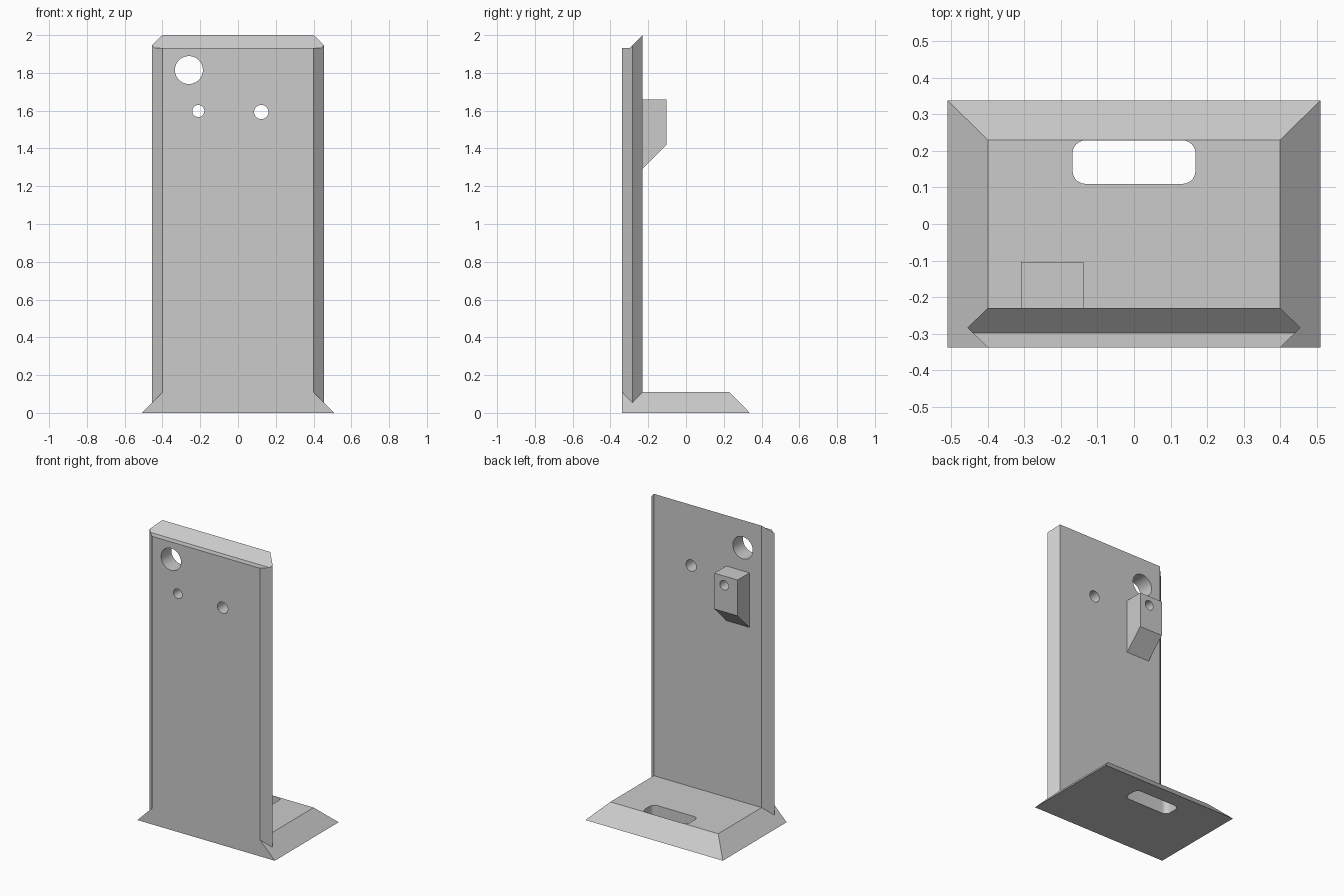
import bpy, bmesh, math
from mathutils import Vector

cube = bpy.data.objects.get("Cube")
if cube:
    bpy.data.objects.remove(cube, do_unlink=True)

grey = bpy.data.materials.new("light grey")
grey.use_nodes = True
colour = (0.6, 0.6, 0.6, 1)
grey.diffuse_color = colour
grey.node_tree.nodes["Principled BSDF"].inputs["Base Color"].default_value = colour


def prism(name, points, sweep, taper=None):
    """Extrude a closed outline along sweep; taper gives a different end outline."""
    bm = bmesh.new()
    ends = taper or [Vector(p) + Vector(sweep) for p in points]
    a = [bm.verts.new(p) for p in points]
    b = [bm.verts.new(p) for p in ends]
    bm.faces.new(a)
    bm.faces.new(b[::-1])
    n = len(a)
    for i in range(n):
        bm.faces.new((a[i], b[i], b[(i + 1) % n], a[(i + 1) % n]))
    bmesh.ops.recalc_face_normals(bm, faces=bm.faces)
    mesh = bpy.data.meshes.new(name)
    bm.to_mesh(mesh)
    bm.free()
    mesh.materials.append(grey)
    ob = bpy.data.objects.new(name, mesh)
    bpy.context.collection.objects.link(ob)
    return ob


def combine(target, other, operation):
    """Apply a boolean and remove the helper."""
    mod = target.modifiers.new(operation.lower(), 'BOOLEAN')
    mod.operation, mod.object, mod.solver = operation, other, 'EXACT'
    bpy.context.view_layer.objects.active = target
    bpy.ops.object.modifier_apply(modifier=mod.name)
    bpy.data.objects.remove(other, do_unlink=True)


def arc(cx, cy, r, start, end, steps):
    return [(cx + r * math.cos(t), cy + r * math.sin(t))
            for t in (start + (end - start) * i / steps for i in range(steps + 1))]


FRONT, BACK = -0.338, -0.23
MID = (FRONT + BACK) / 2

# Upright plate with pointed side edges
outline = [(-0.4, FRONT), (0.4, FRONT), (0.456, MID), (0.4, BACK), (-0.4, BACK), (-0.456, MID)]
body = prism("stand_body", [(x, y, 0.02) for x, y in outline], (0, 0, 2.2))

# Top edge: flat at the front, rising to the back
side = [(-0.5, 0), (-0.5, 1.932), (-0.298, 1.932), (BACK, 2.0), (-0.1, 2.13), (-0.1, 0)]
combine(body, prism("top_trim", [(-0.7, y, z) for y, z in side], (1.4, 0, 0)), 'INTERSECT')

# Foot with sloping sides and back
foot = prism("foot",
             [(-0.51, FRONT, 0), (0.51, FRONT, 0), (0.51, 0.338, 0), (-0.51, 0.338, 0)], None,
             [(-0.4, FRONT, 0.11), (0.4, FRONT, 0.11), (0.4, 0.23, 0.11), (-0.4, 0.23, 0.11)])
combine(body, foot, 'UNION')

# Hook block on the back of the plate
block = [(-0.26, 1.66), (-0.104, 1.66), (-0.104, 1.42), (BACK, 1.294), (-0.26, 1.294)]
combine(body, prism("rear_block", [(-0.31, y, z) for y, z in block], (0.172, 0, 0)), 'UNION')

# Round holes through the plate and block
for x, z, r in [(-0.26, 1.815, 0.074), (-0.21, 1.598, 0.032), (0.123, 1.593, 0.038)]:
    ring = arc(x, z, r, 0, math.tau, 48)[:-1]
    combine(body, prism("hole", [(px, -0.6, pz) for px, pz in ring], (0, 0.7, 0)), 'DIFFERENCE')

# Rounded slot through the foot
slot, r = [], 0.035
for k, (cx, cy) in enumerate([(0.133, 0.194), (-0.133, 0.194), (-0.133, 0.145), (0.133, 0.145)]):
    slot += arc(cx, cy, r, k * math.pi / 2, (k + 1) * math.pi / 2, 10)
combine(body, prism("slot", [(x, y, -0.2) for x, y in slot], (0, 0, 0.6)), 'DIFFERENCE')

# Crisp edges, smooth hole walls
body.select_set(True)
bpy.context.view_layer.objects.active = body
bpy.ops.object.shade_smooth_by_angle(angle=math.radians(25))
